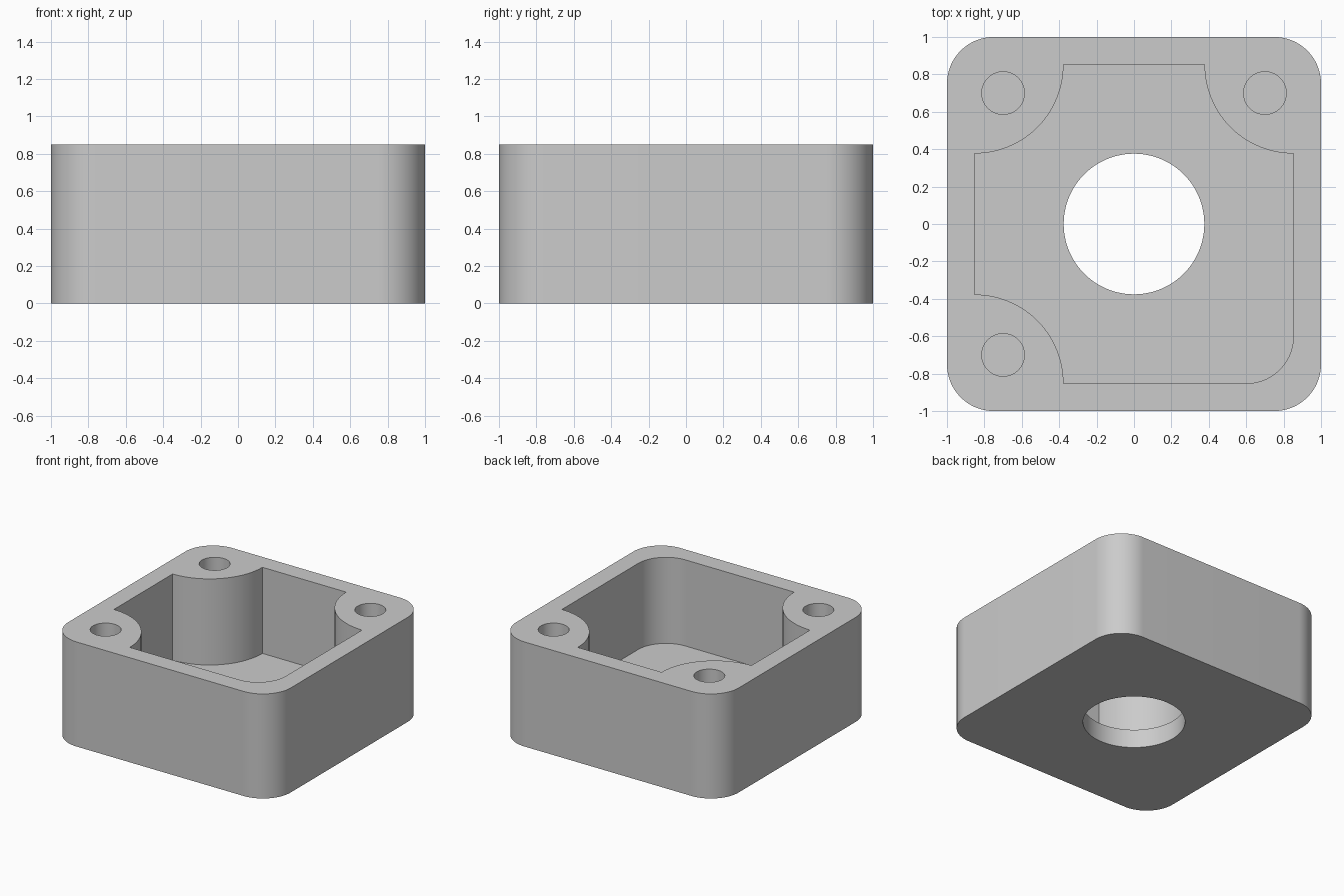
import bpy, bmesh, math
from math import cos, sin, pi

cube = bpy.data.objects.get("Cube")
if cube:
    bpy.data.objects.remove(cube, do_unlink=True)

HEIGHT, FLOOR, FILLET = 0.85, 0.15, 0.25
INNER, BOSS_RADIUS = 0.852, 0.475

grey = bpy.data.materials.new("plain grey")
grey.use_nodes = True
colour = (0.6, 0.6, 0.6, 1)
grey.diffuse_color = colour
grey.node_tree.nodes["Principled BSDF"].inputs["Base Color"].default_value = colour


def arc(cx, cy, r, start, end, steps=24):
    angles = [start + (end - start) * i / steps for i in range(steps + 1)]
    return [(cx + r * cos(a), cy + r * sin(a)) for a in angles]


def circle(cx, cy, r, steps=64):
    return arc(cx, cy, r, 0, 2 * pi, steps)[:-1]


def prism(name, outline, bottom, top):
    bm = bmesh.new()
    base = bm.faces.new([bm.verts.new((x, y, bottom)) for x, y in outline])
    new = bmesh.ops.extrude_face_region(bm, geom=[base])["geom"]
    verts = [v for v in new if isinstance(v, bmesh.types.BMVert)]
    bmesh.ops.translate(bm, verts=verts, vec=(0, 0, top - bottom))
    bmesh.ops.recalc_face_normals(bm, faces=bm.faces)
    mesh = bpy.data.meshes.new(name)
    bm.to_mesh(mesh)
    bm.free()
    mesh.materials.append(grey)
    obj = bpy.data.objects.new(name, mesh)
    bpy.context.collection.objects.link(obj)
    return obj


def cut(body, cutter):
    bpy.context.view_layer.objects.active = body
    mod = body.modifiers.new("cut", "BOOLEAN")
    mod.operation, mod.solver, mod.object = "DIFFERENCE", "EXACT", cutter
    bpy.ops.object.modifier_apply(modifier=mod.name)
    bpy.data.objects.remove(cutter, do_unlink=True)


# Counter-clockwise corners, starting at the +x +y one
corners = [(1, 1), (-1, 1), (-1, -1), (1, -1)]

# Outer block with rounded corners
outline = []
for i, (sx, sy) in enumerate(corners):
    c = 1 - FILLET
    outline += arc(sx * c, sy * c, FILLET, i * pi / 2, (i + 1) * pi / 2)
housing = prism("housing", outline, 0, HEIGHT)

# Pocket: three corners wrap round screw bosses, the fourth is filleted
outline = []
for i, (sx, sy) in enumerate(corners):
    if i < 3:
        start = (i + 3) * pi / 2
        outline += arc(sx * INNER, sy * INNER, BOSS_RADIUS, start, start - pi / 2, 40)
    else:
        c = INNER - FILLET
        outline += arc(sx * c, sy * c, FILLET, i * pi / 2, (i + 1) * pi / 2)
cut(housing, prism("pocket_cutter", outline, FLOOR, HEIGHT + 0.2))

# Central opening through the floor
cut(housing, prism("opening_cutter", circle(0, 0, 0.376, 96), -0.2, FLOOR + 0.2))

# Blind screw holes in the bosses
for sx, sy in corners[:3]:
    cut(housing, prism("screw_cutter", circle(sx * 0.7, sy * 0.7, 0.114), FLOOR, HEIGHT + 0.2))

# Smooth the curved walls, keep the rims sharp
bpy.ops.object.select_all(action="DESELECT")
housing.select_set(True)
bpy.context.view_layer.objects.active = housing
bpy.ops.object.shade_smooth_by_angle(angle=math.radians(30))
